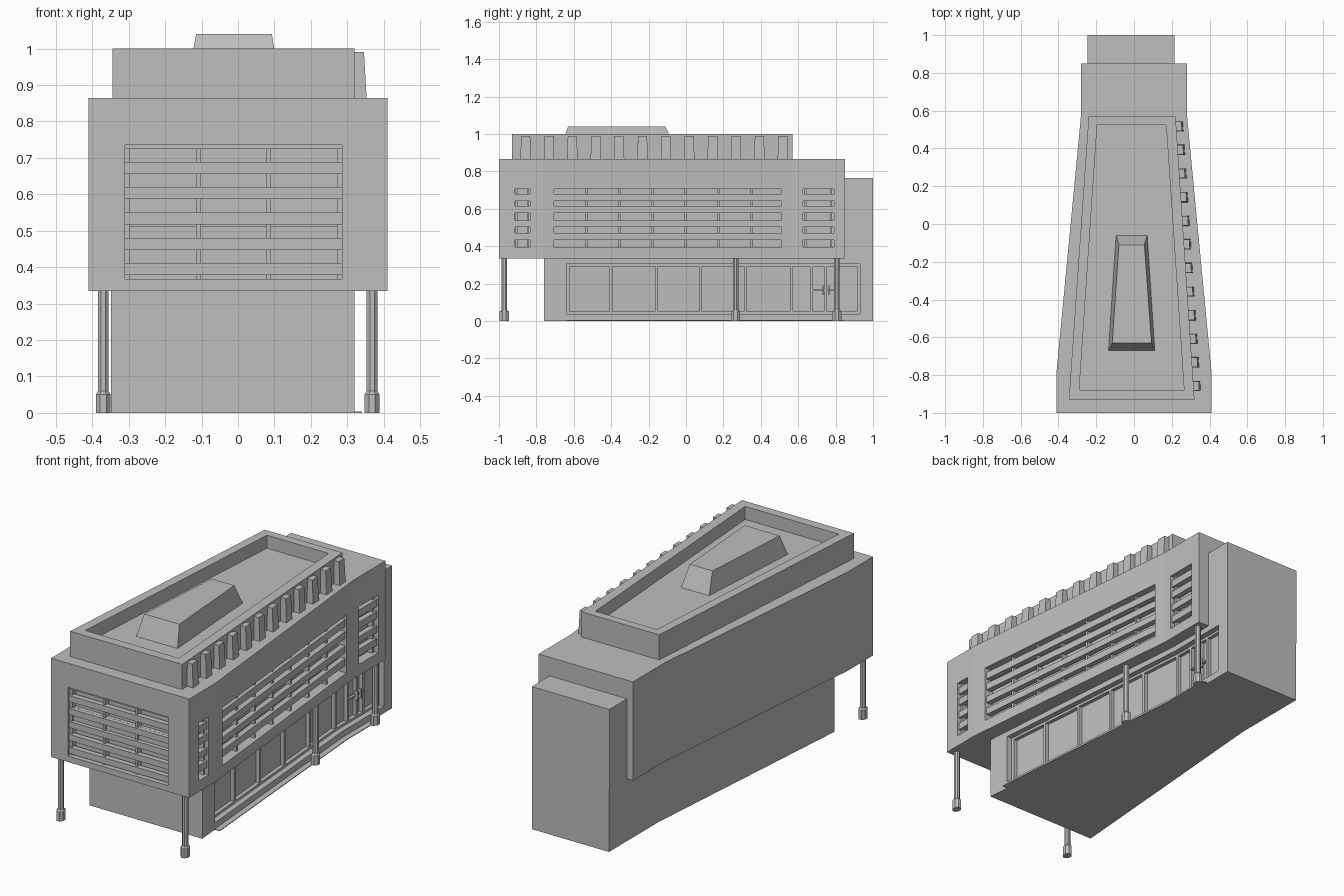
import bpy, bmesh, math

cube = bpy.data.objects.get("Cube")
if cube:
    bpy.data.objects.remove(cube, do_unlink=True)

grey = bpy.data.materials.new("plain grey")
grey.use_nodes = True
COLOUR = (0.52, 0.52, 0.52, 1)
grey.diffuse_color = COLOUR
grey.node_tree.nodes["Principled BSDF"].inputs["Base Color"].default_value = COLOUR


def loft(name, low, high, z0, z1):
    """Solid between a lower and an upper outline with equal point counts."""
    bm = bmesh.new()
    a = [bm.verts.new((x, y, z0)) for x, y in low]
    b = [bm.verts.new((x, y, z1)) for x, y in high]
    n = len(a)
    bm.faces.new(a)
    bm.faces.new(b)
    for i in range(n):
        j = (i + 1) % n
        bm.faces.new((a[i], a[j], b[j], b[i]))
    bmesh.ops.recalc_face_normals(bm, faces=bm.faces[:])
    mesh = bpy.data.meshes.new(name)
    bm.to_mesh(mesh)
    bm.free()
    mesh.materials.append(grey)
    obj = bpy.data.objects.new(name, mesh)
    bpy.context.collection.objects.link(obj)
    return obj


def prism(name, outline, z0, z1):
    return loft(name, outline, outline, z0, z1)


def box(name, x0, x1, y0, y1, z0, z1):
    return prism(name, [(x0, y0), (x1, y0), (x1, y1), (x0, y1)], z0, z1)


def cut(target, cutter):
    mod = target.modifiers.new("recess", "BOOLEAN")
    mod.operation = "DIFFERENCE"
    mod.solver = "EXACT"
    mod.object = cutter
    bpy.context.view_layer.objects.active = target
    bpy.ops.object.modifier_apply(modifier=mod.name)
    bpy.data.objects.remove(cutter, do_unlink=True)


def along(wall, y0, y1, d0, d1):
    """Plan outline of a strip following a wall, offset outward from d0 to d1."""
    def x_at(y):
        for (xa, ya), (xb, yb) in zip(wall, wall[1:]):
            if y <= yb:
                return xa + (xb - xa) * (y - ya) / (yb - ya)
        return wall[-1][0]
    ys = [y0] + [y for _, y in wall if y0 < y < y1] + [y1]
    return ([(x_at(y) + d1, y) for y in ys]
            + [(x_at(y) + d0, y) for y in reversed(ys)])


# Side wall lines in plan
upper_wall = [(0.41, -1), (0.41, -0.78), (0.28, 0.58), (0.28, 0.85)]
lower_wall = [(0.32, -0.76), (0.215, 0.58), (0.215, 1)]
parapet_wall = [(0.32, -0.93), (0.22, 0.57)]

# Main masses
upper_floor = prism("upper_floor", upper_wall + [(-x, y) for x, y in reversed(upper_wall)],
                    0.335, 0.865)
ground_floor = prism("ground_floor",
                     lower_wall + [(-x - 0.028, y) for x, y in reversed(lower_wall)], 0, 0.335)
box("rear_tower", -0.245, 0.215, 0.85, 1, 0.335, 0.765)

# Roof parapet with sunken deck and a sloped skylight
parapet = prism("roof_parapet", parapet_wall + [(-0.24, 0.57), (-0.345, -0.93)], 0.865, 1)
cut(parapet, prism("deck_cutter", [(0.265, -0.88), (0.17, 0.525), (-0.195, 0.525),
                                   (-0.29, -0.88)], 0.93, 1.1))
loft("roof_skylight",
     [(-0.135, -0.67), (0.11, -0.67), (0.07, -0.06), (-0.095, -0.06)],
     [(-0.115, -0.63), (0.093, -0.63), (0.055, -0.11), (-0.08, -0.11)], 0.93, 1.04)

# Fins along the parapet
for i in range(12):
    y = -0.885 + i * 0.125
    loft("parapet_fin", along(parapet_wall, y, y + 0.055, -0.005, 0.036),
         along(parapet_wall, y + 0.003, y + 0.052, -0.005, 0.029), 0.865, 0.99)

# Louvred windows on the side
slats = [(0.642, 0.68), (0.578, 0.615), (0.503, 0.538), (0.433, 0.47)]
side_windows = [(-0.915, -0.835, [-0.905, -0.845]),
                (-0.705, 0.51, [-0.53 + 0.176 * i for i in range(6)]),
                (0.625, 0.79, [0.64, 0.775])]
for y0, y1, posts in side_windows:
    cut(upper_floor, prism("window_cutter", along(upper_wall, y0, y1, -0.05, 0.1),
                           0.395, 0.705))
    for z0, z1 in slats:
        prism("side_slat", along(upper_wall, y0, y1, -0.038, -0.008), z0, z1)
    for y in posts:
        prism("side_post", along(upper_wall, y - 0.006, y + 0.006, -0.05, -0.02),
              0.395, 0.705)

# Louvred window on the front
cut(upper_floor, box("window_cutter", -0.31, 0.285, -1.1, -0.95, 0.367, 0.735))
for i in range(5):
    z = 0.378 + i * 0.0695
    box("front_slat", -0.31, 0.285, -0.992, -0.962, z, z + 0.033)
box("front_slat", -0.31, 0.285, -0.992, -0.962, 0.725, 0.735)
box("floor_band", -0.31, 0.285, -0.97, -0.95, 0.51, 0.62)
for x in (-0.303, -0.108, 0.085, 0.279):
    box("front_post", x - 0.007, x + 0.006, -0.98, -0.95, 0.367, 0.735)

# Shopfront: recess, rails, mullions, doors and a thin step
cut(ground_floor, prism("shop_cutter", along(lower_wall, -0.64, 0.93, -0.05, 0.1),
                        0.037, 0.305))
for z0, z1 in ((0.037, 0.05), (0.292, 0.305)):
    prism("shop_rail", along(lower_wall, -0.64, 0.93, -0.05, -0.03), z0, z1)
for y in (-0.632, -0.4, -0.157, 0.077, 0.318, 0.564, 0.67, 0.746, 0.8, 0.922):
    prism("shop_mullion", along(lower_wall, y - 0.008, y + 0.008, -0.05, -0.03),
          0.037, 0.305)
for y in (0.73, 0.762):
    prism("door_handle", along(lower_wall, y - 0.004, y + 0.004, -0.032, -0.015),
          0.14, 0.19)
prism("door_bar", along(lower_wall, 0.675, 0.795, -0.04, -0.025), 0.161, 0.169)
prism("front_step", along(lower_wall, -0.64, 0.84, -0.01, 0.03), 0, 0.004)


# Columns with wider feet
def ring(cx, cy, rx, ry):
    return [(cx + rx * math.cos(math.pi * k / 4 + math.pi / 8),
             cy + ry * math.sin(math.pi * k / 4 + math.pi / 8)) for k in range(8)]


for x, y in ((-0.37, -0.972), (0.368, -0.972), (0.275, 0.265), (0.25, 0.806)):
    shaft, foot = ring(x, y, 0.016, 0.016), ring(x, y, 0.022, 0.027)
    prism("column_shaft", shaft, 0, 0.336)
    prism("column_foot", foot, 0, 0.05)
    loft("column_collar", foot, shaft, 0.05, 0.06)
